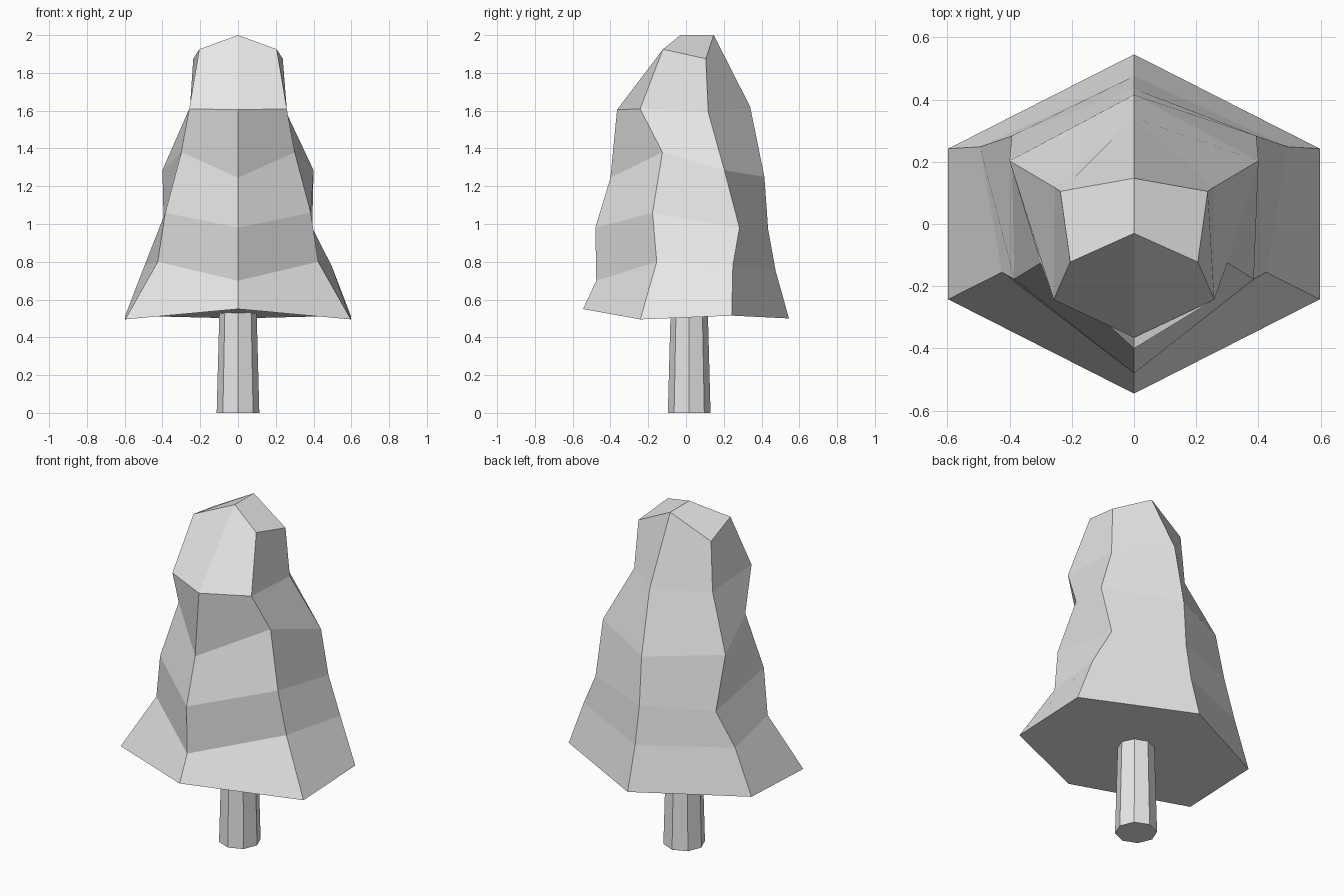
import bpy
import bmesh

cube = bpy.data.objects.get("Cube")
if cube:
    bpy.data.objects.remove(cube)

grey = bpy.data.materials.new("plain_grey")
grey.use_nodes = True
colour = (0.8, 0.8, 0.8, 1)
grey.diffuse_color = colour
grey.node_tree.nodes["Principled BSDF"].inputs["Base Color"].default_value = colour


def finish(bm, name):
    bmesh.ops.recalc_face_normals(bm, faces=bm.faces)
    mesh = bpy.data.meshes.new(name)
    bm.to_mesh(mesh)
    bm.free()
    mesh.materials.append(grey)
    obj = bpy.data.objects.new(name, mesh)
    bpy.context.collection.objects.link(obj)
    return obj


# Foliage: four ridge lines running from hem to crown, as (x, y, z)
front = [(0, -.545, .55), (0, -.475, .70), (0, -.48, .98),
         (0, -.40, 1.245), (0, -.365, 1.605), (0, -.03, 2)]
front_side = [(.597, -.242, .495), (.425, -.155, .80), (.385, -.177, 1.06),
              (.30, -.125, 1.38), (.258, -.243, 1.61), (.205, -.122, 1.925)]
back_side = [(.597, .242, .515), (.495, .248, .78), (.393, .283, .98),
             (.40, .203, 1.285), (.256, .118, 1.59), (.237, .105, 1.875)]
back = [(0, .545, .50), (0, .475, .75), (0, .435, .97),
        (0, .415, 1.25), (0, .34, 1.62), (0, .147, 2)]


def mirrored(ridge):
    return [(-x, y, z) for x, y, z in ridge]


bm = bmesh.new()
ridges = [[bm.verts.new(p) for p in ridge] for ridge in
          (front, front_side, back_side, back, mirrored(back_side), mirrored(front_side))]
for i, ridge in enumerate(ridges):
    following = ridges[(i + 1) % len(ridges)]
    for k in range(len(ridge) - 1):
        bm.faces.new((ridge[k], following[k], following[k + 1], ridge[k + 1]))

# Underside and the crown, which folds along the middle
bm.faces.new([r[0] for r in reversed(ridges)])
tips = [r[-1] for r in ridges]
bm.faces.new(tips[:4])
bm.faces.new(tips[3:] + tips[:1])
finish(bm, "foliage")

# Trunk: tapered octagon
bm = bmesh.new()
bmesh.ops.create_cone(bm, cap_ends=True, segments=8, radius1=.113, radius2=.098, depth=.56)
trunk = finish(bm, "trunk")
trunk.location = (0, .017, .28)
